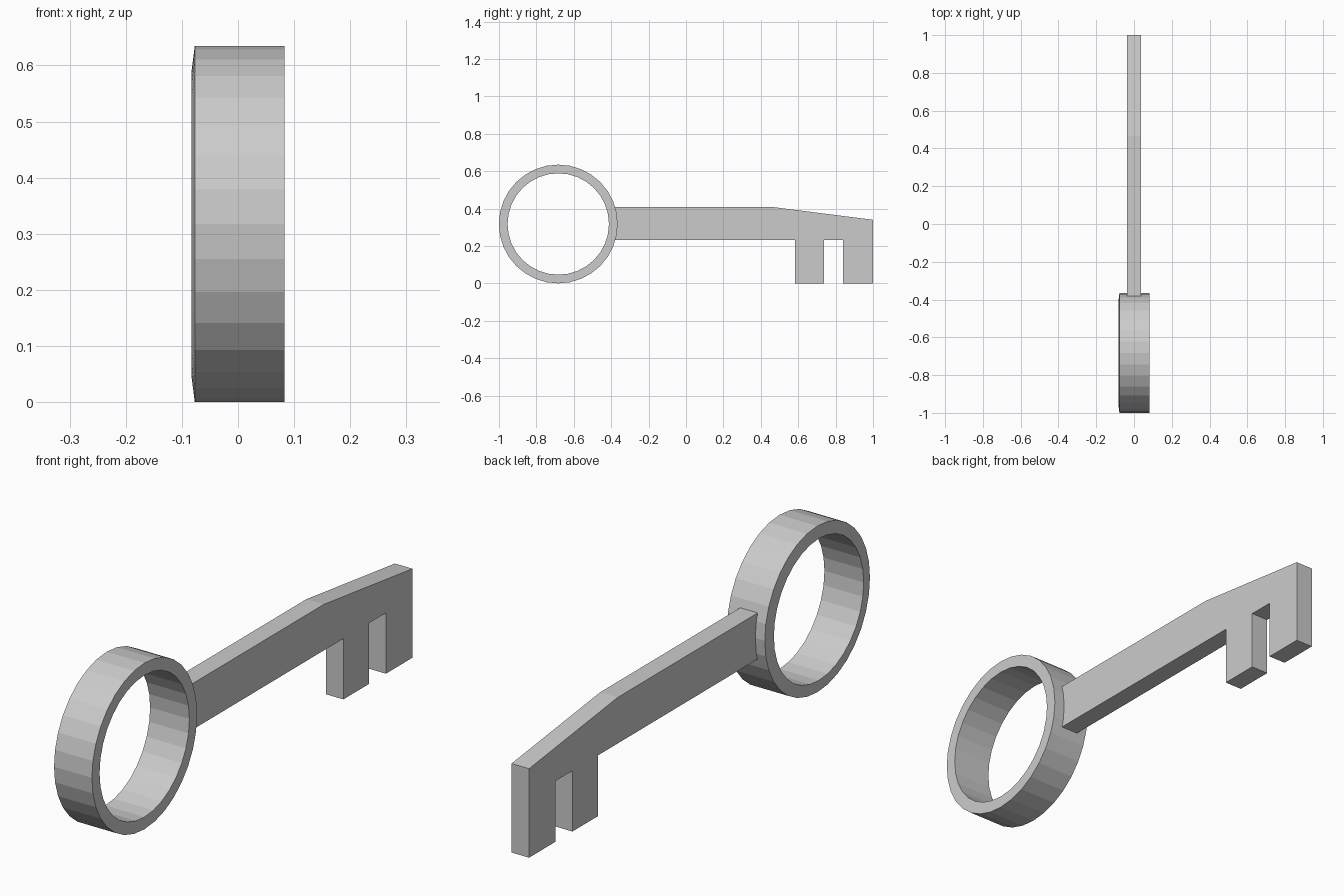
import bpy, bmesh
from math import sin, cos, tau

if "Cube" in bpy.data.objects:
    bpy.data.objects.remove(bpy.data.objects["Cube"])


def finish(name, bm):
    bmesh.ops.recalc_face_normals(bm, faces=bm.faces)
    mesh = bpy.data.meshes.new(name)
    bm.to_mesh(mesh)
    bm.free()
    obj = bpy.data.objects.new(name, mesh)
    bpy.context.collection.objects.link(obj)
    return obj


# Bow: a 32-sided ring around the x axis, one side slightly dished outward
SIDES, CY, CZ = 32, -0.683, 0.3175
section = [(0.083, 0.271), (0.083, 0.3175), (-0.077, 0.3175), (-0.083, 0.271)]  # (x, radius)
bm = bmesh.new()
rings = [[bm.verts.new((x, CY + r * cos(tau * i / SIDES), CZ + r * sin(tau * i / SIDES)))
          for x, r in section] for i in range(SIDES)]
for i in range(SIDES):
    a, b = rings[i], rings[(i + 1) % SIDES]
    for j in range(4):
        k = (j + 1) % 4
        bm.faces.new((a[j], a[k], b[k], b[j]))
finish("key_ring_handle", bm)

# Shank and bit: one side profile (y, z) extruded across x
profile = [(-0.38, 0.232), (0.583, 0.232), (0.583, 0), (0.738, 0), (0.738, 0.232),
           (0.84, 0.232), (0.84, 0), (1.0, 0), (1.0, 0.34), (0.465, 0.408), (-0.38, 0.408)]
HALF = 0.037
bm = bmesh.new()
face = bm.faces.new([bm.verts.new((-HALF, y, z)) for y, z in profile])
new = bmesh.ops.extrude_face_region(bm, geom=[face], use_keep_orig=True)["geom"]
bmesh.ops.translate(bm, vec=(2 * HALF, 0, 0),
                    verts=[v for v in new if isinstance(v, bmesh.types.BMVert)])
finish("key_shank_and_teeth", bm)
